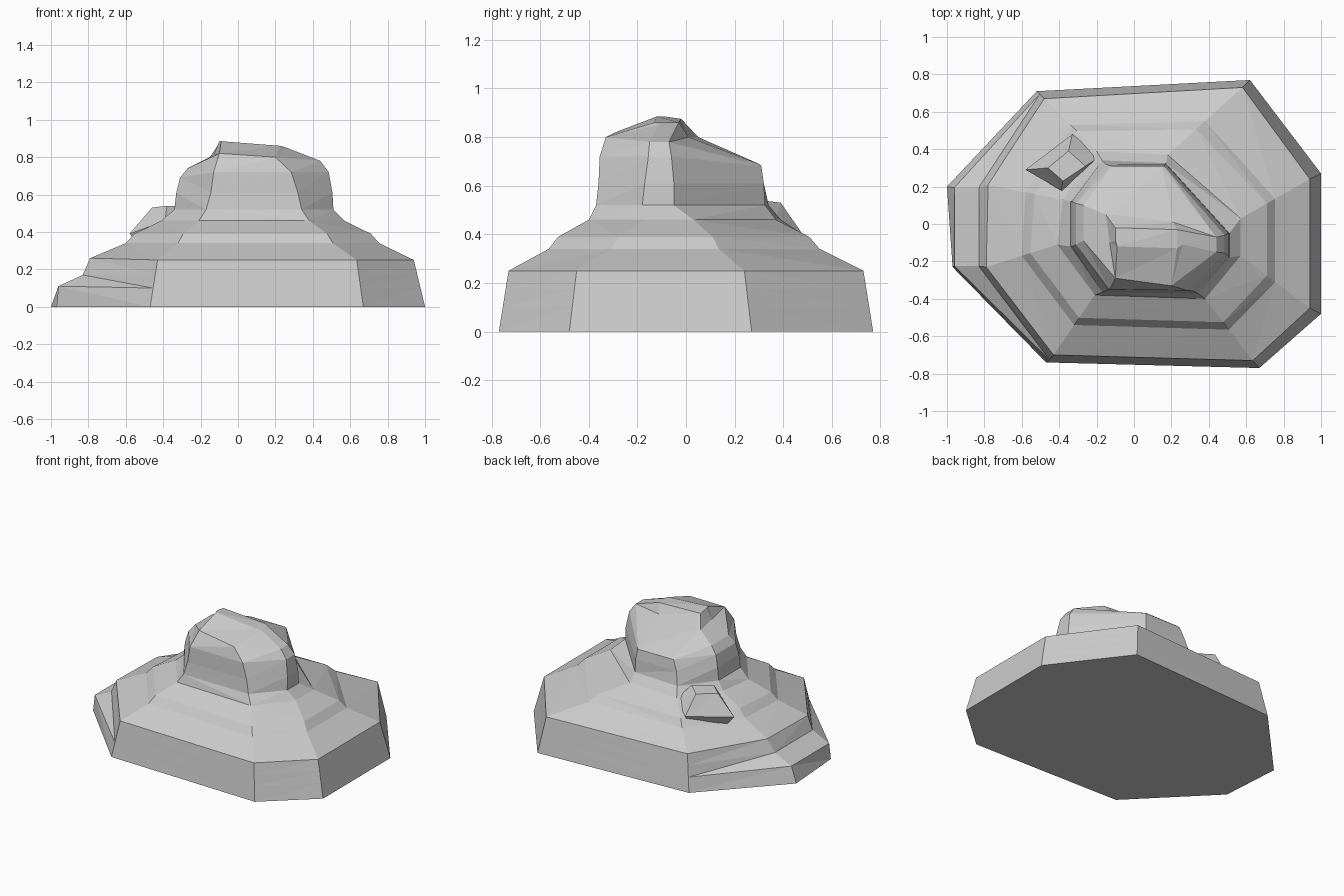
import bpy, bmesh
from mathutils import Vector


def ring(z, *pts):
    # points are (x, y) at height z, or (x, y, own height)
    return [Vector(p if len(p) == 3 else (p[0], p[1], z)) for p in pts]


def blend(a, b, t, z=None):
    out = [p.lerp(q, t) for p, q in zip(a, b)]
    if z is not None:
        for p in out:
            p.z = z
    return out


def loft(name, rings):
    bm = bmesh.new()
    rows = [[bm.verts.new(p) for p in r] for r in rings]
    n = len(rows[0])
    for lo, hi in zip(rows, rows[1:]):
        for i in range(n):
            j = (i + 1) % n
            bm.faces.new((lo[i], lo[j], hi[j], hi[i]))
    bm.faces.new(rows[0][::-1])
    bm.faces.new(rows[-1])
    bmesh.ops.recalc_face_normals(bm, faces=bm.faces)
    bmesh.ops.triangulate(bm, faces=bm.faces)
    me = bpy.data.meshes.new(name)
    bm.to_mesh(me)
    bm.free()
    ob = bpy.data.objects.new(name, me)
    bpy.context.collection.objects.link(ob)
    return ob


# Broad base and its sloping skirt
foot = ring(0, (1, .27), (1, -.48), (.67, -.77), (-.47, -.74),
            (-.97, -.23), (-1, .2), (-.52, .71), (.62, .77))
rim = ring(.25, (.94, .24), (.94, -.45), (.635, -.73), (-.43, -.70),
           (-.79, -.23, .26), (-.78, .21, .26), (-.48, .67), (.58, .73))
neck = ring(.46, (.57, .03), (.57, -.17), (.38, -.40), (-.21, -.38),
            (-.41, -.11), (-.38, .13), (-.20, .39), (.18, .37))

# Low ledge on the left side of the base
low = blend(foot, rim, .4)
high = blend(foot, rim, .7)
for i, y in ((4, -.225), (5, .195)):
    low[i] = Vector((-.96, y, .11))
    high[i] = Vector((-.83, y, .17))

# Upright upper block
wall = ring(.52, (.51, -.05), (.51, -.18), (.34, -.37), (-.17, -.365),
            (-.34, -.12), (-.34, .12), (-.17, .34), (.17, .325))
mid = ring(.61, (.505, -.05), (.505, -.17), (.32, -.36), (-.145, -.355),
           (-.33, -.12), (-.33, .12), (-.15, .32), (.17, .32))
brow = ring(.72, (.485, -.06), (.485, -.155), (.285, -.355), (-.13, -.35),
            (-.31, -.11, .69), (-.31, .11, .69), (-.12, .31, .68), (.16, .31, .68))

# Left shoulder, sloping back and summit
shoulder = blend(brow, brow, 0)
shoulder[4] = Vector((-.27, -.09, .74))
shoulder[5] = Vector((-.27, .10, .74))
crown = ring(.78, (.44, -.07), (.44, -.15), (.20, -.33, .80), (-.10, -.29, .82),
             (-.13, -.10, .81), (-.15, .05, .80), (-.11, .30, .69), (.15, .30, .69))
summit = ring(.87, (.23, -.03, .86), (.26, -.11, .85), (.23, -.13, .86), (-.09, -.12, .885),
              (-.10, -.09, .885), (-.10, -.02, .875), (-.11, .05, .80), (.21, .01, .80))

loft("rock_body", [foot, low, high, rim, blend(rim, neck, .5, .34),
                   blend(rim, neck, .62, .39), neck, wall, mid, brow,
                   shoulder, crown, summit])

# Small outcrop at the back left
loft("rock_outcrop", [
    ring(.30, (-.50, .29), (-.33, .42), (-.16, .30), (-.33, .15)),
    ring(.40, (-.58, .29, .39), (-.33, .48), (-.18, .36, .44), (-.39, .18, .46)),
    ring(.53, (-.46, .30), (-.35, .39), (-.26, .31, .54), (-.38, .23, .54))])
